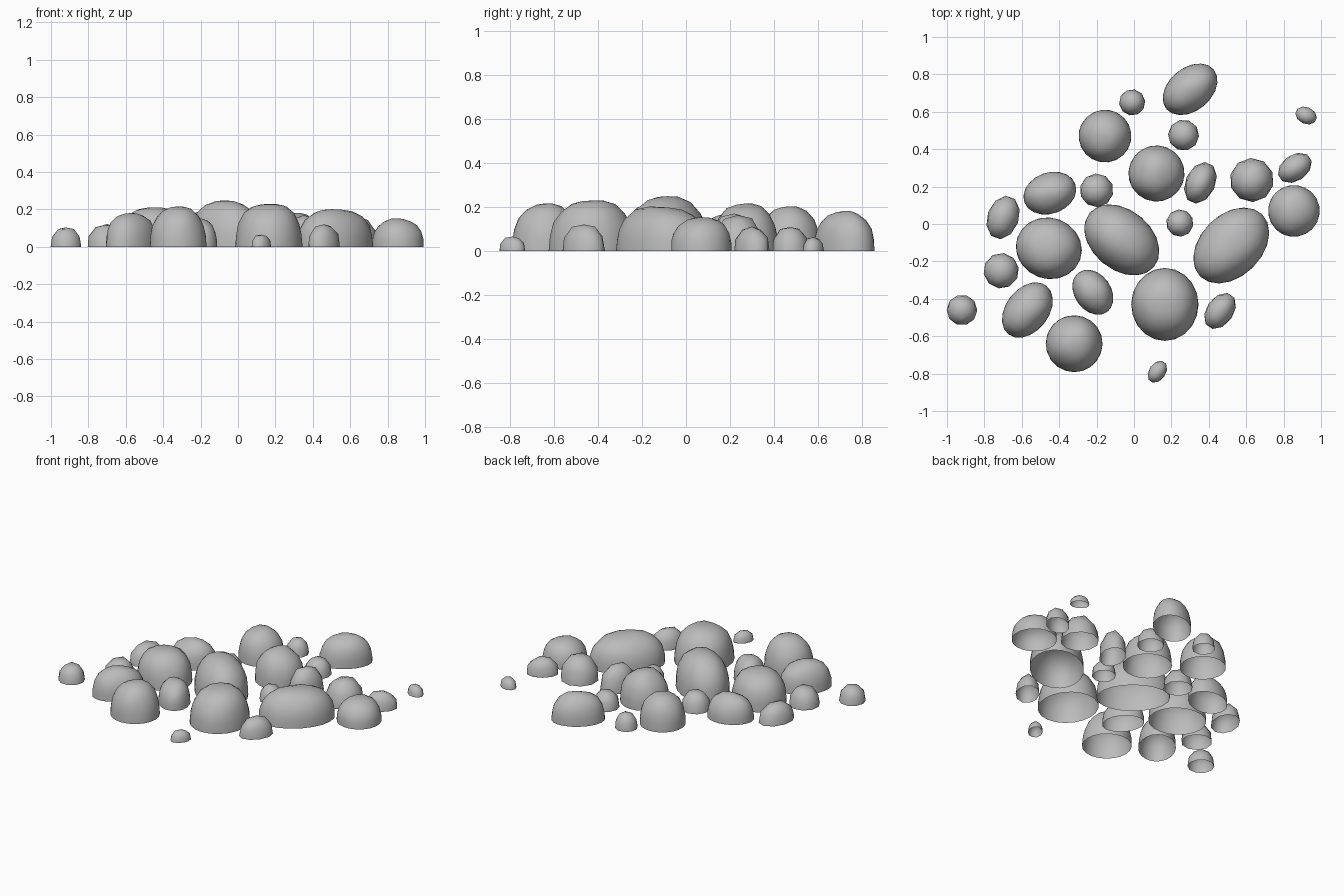
import bpy
import bmesh
from math import cos, radians, sin
from mathutils import Vector, noise

cube = bpy.data.objects.get("Cube")
if cube:
    bpy.data.objects.remove(cube, do_unlink=True)

# Single stone colour
stone_grey = bpy.data.materials.new("stone grey")
stone_grey.use_nodes = True
grey = (0.5, 0.5, 0.5, 1.0)
stone_grey.diffuse_color = grey
shader = stone_grey.node_tree.nodes["Principled BSDF"]
shader.inputs["Base Color"].default_value = grey
shader.inputs["Roughness"].default_value = 0.8


def rounded_dome(point, power=2.5):
    """Push a point of the unit sphere out to a dome with steep sides."""
    ring = Vector((point.x, point.y)).length
    size = (ring ** power + abs(point.z) ** power) ** (1 / power)
    return point / size


def add_stone(name, x, y, long_radius, short_radius, angle, height):
    """Build one half-buried stone, open underneath."""
    detail = 3 if long_radius > 0.125 else 2
    bm = bmesh.new()
    bmesh.ops.create_icosphere(bm, subdivisions=detail, radius=1)
    bmesh.ops.bisect_plane(
        bm,
        geom=bm.verts[:] + bm.edges[:] + bm.faces[:],
        dist=0.001,
        plane_co=(0, 0, 0),
        plane_no=(0, 0, 1),
        clear_inner=True,
    )
    turn = radians(angle)
    offset = Vector((x, y, height)) * 9
    for vert in bm.verts:
        point = rounded_dome(vert.co.copy())
        # Uneven, weathered surface that fades out at the ground
        bump = noise.noise(point * 1.4 + offset) * 0.07 * max(point.z, 0)
        point *= 1 + bump
        across = point.x * long_radius
        along = point.y * short_radius
        vert.co = (
            across * cos(turn) - along * sin(turn),
            across * sin(turn) + along * cos(turn),
            max(point.z, 0) * height,
        )
    mesh = bpy.data.meshes.new(name)
    bm.to_mesh(mesh)
    bm.free()
    mesh.materials.append(stone_grey)
    stone = bpy.data.objects.new(name, mesh)
    stone.location = (x, y, 0)
    bpy.context.collection.objects.link(stone)
    mesh.shade_smooth()
    return stone


# Oval stones: x, y, long radius, short radius, turn, height
boulders = [
    (-.065, -.085, .225, .16, -40, .245),
    (.52, -.115, .235, .165, 45, .205),
    (.165, -.43, .195, .18, 90, .235),
    (-.455, -.13, .178, .163, -20, .22),
]
oval_stones = [
    (.3, .72, .165, .115, 40, .18),
    (-.45, .165, .145, .11, 20, .16),
    (-.57, -.46, .165, .115, 52, .18),
    (-.22, -.365, .13, .098, -55, .15),
    (.355, .22, .117, .08, 65, .17),
    (-.7, .035, .12, .085, 70, .12),
    (.86, .3, .1, .07, 35, .11),
    (.46, -.465, .107, .073, 55, .12),
]
oval_pebbles = [
    (.92, .58, .06, .045, -25, .06),
    (.125, -.79, .065, .045, 55, .065),
]

# Round stones: x, y, radius, height
round_stones = [
    (-.155, .47, .141, .2),
    (.12, .27, .15, .21),
    (.63, .235, .118, .16),
    (.855, .07, .138, .15),
    (-.32, -.64, .152, .21),
]
round_pebbles = [
    (-.01, .65, .07, .1),
    (.265, .475, .083, .11),
    (-.2, .18, .09, .12),
    (-.71, -.25, .095, .12),
    (-.92, -.46, .082, .105),
    (.245, .005, .073, .1),
]

for name, group in (("boulder", boulders), ("oval_stone", oval_stones),
                    ("oval_pebble", oval_pebbles)):
    for number, values in enumerate(group, start=1):
        add_stone(f"{name}_{number}", *values)

for name, group in (("round_stone", round_stones),
                    ("round_pebble", round_pebbles)):
    for number, (x, y, radius, height) in enumerate(group, start=1):
        add_stone(f"{name}_{number}", x, y, radius, radius, number * 25, height)
